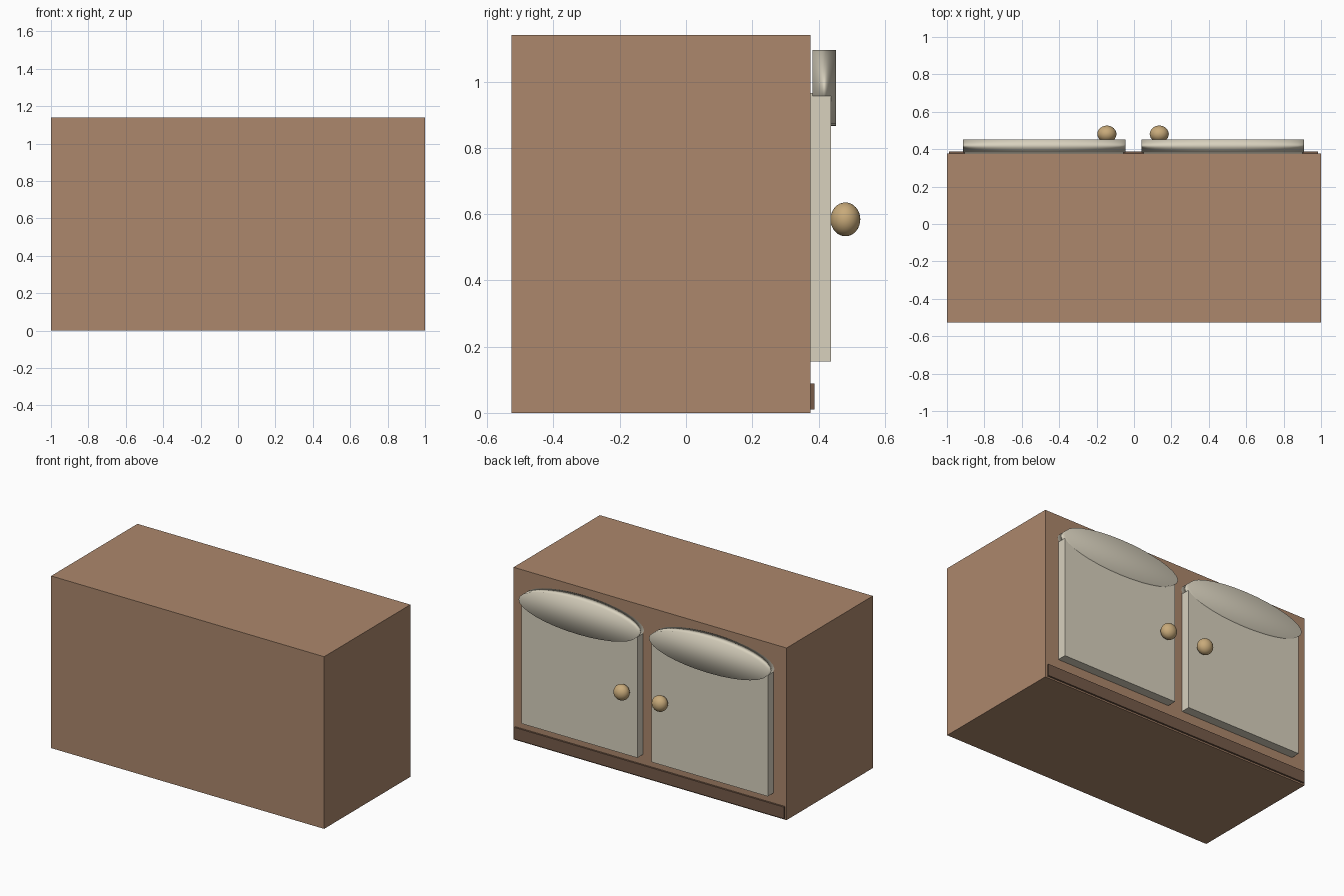
import bpy
from math import radians

cube = bpy.data.objects.get("Cube")
if cube:
    bpy.data.objects.remove(cube, do_unlink=True)


def linear(c):
    c /= 255
    return c / 12.92 if c <= 0.04045 else ((c + 0.055) / 1.055) ** 2.4


def material(name, *rgb):
    m = bpy.data.materials.new(name)
    m.use_nodes = True
    colour = (*[linear(c) for c in rgb], 1)
    m.diffuse_color = colour
    m.node_tree.nodes["Principled BSDF"].inputs["Base Color"].default_value = colour
    return m


wood = material("brown wood", 172, 135, 108)
dark_wood = material("dark brown wood", 118, 91, 73)
cream = material("cream paint", 216, 209, 190)
brass = material("tan brass", 200, 170, 122)


def finish(name, mat):
    ob = bpy.context.object
    ob.name = name
    ob.data.materials.append(mat)
    return ob


def box(name, mat, low, high):
    bpy.ops.mesh.primitive_cube_add(size=1, location=[(a + b) / 2 for a, b in zip(low, high)])
    bpy.context.object.scale = [b - a for a, b in zip(low, high)]
    return finish(name, mat)


# Cabinet body and the skirting under the doors
box("cabinet_body", wood, (-1, -0.527, 0), (1, 0.376, 1.14))
box("skirting", dark_wood, (-0.99, 0.37, 0.01), (0.985, 0.388, 0.088))

# Two doors, each with an oval crest and a round knob
for side, centre, knob_x in (("left", 0.475, 0.135), ("right", -0.48, -0.145)):
    box(side + "_door", cream, (centre - 0.425, 0.37, 0.155), (centre + 0.425, 0.437, 0.965))

    bpy.ops.mesh.primitive_cylinder_add(vertices=32, radius=1, depth=1,
                                        location=(centre, 0.4175, 0.98),
                                        rotation=(radians(90), 0, 0))
    crest = finish(side + "_door_crest", cream)
    crest.scale = (0.435, 0.115, 0.071)
    bpy.ops.object.shade_smooth()

    bpy.ops.mesh.primitive_uv_sphere_add(segments=32, ring_count=16, radius=1,
                                         location=(knob_x, 0.481, 0.584))
    knob = finish(side + "_knob", brass)
    knob.scale = (0.051, 0.045, 0.051)
    bpy.ops.object.shade_smooth()
